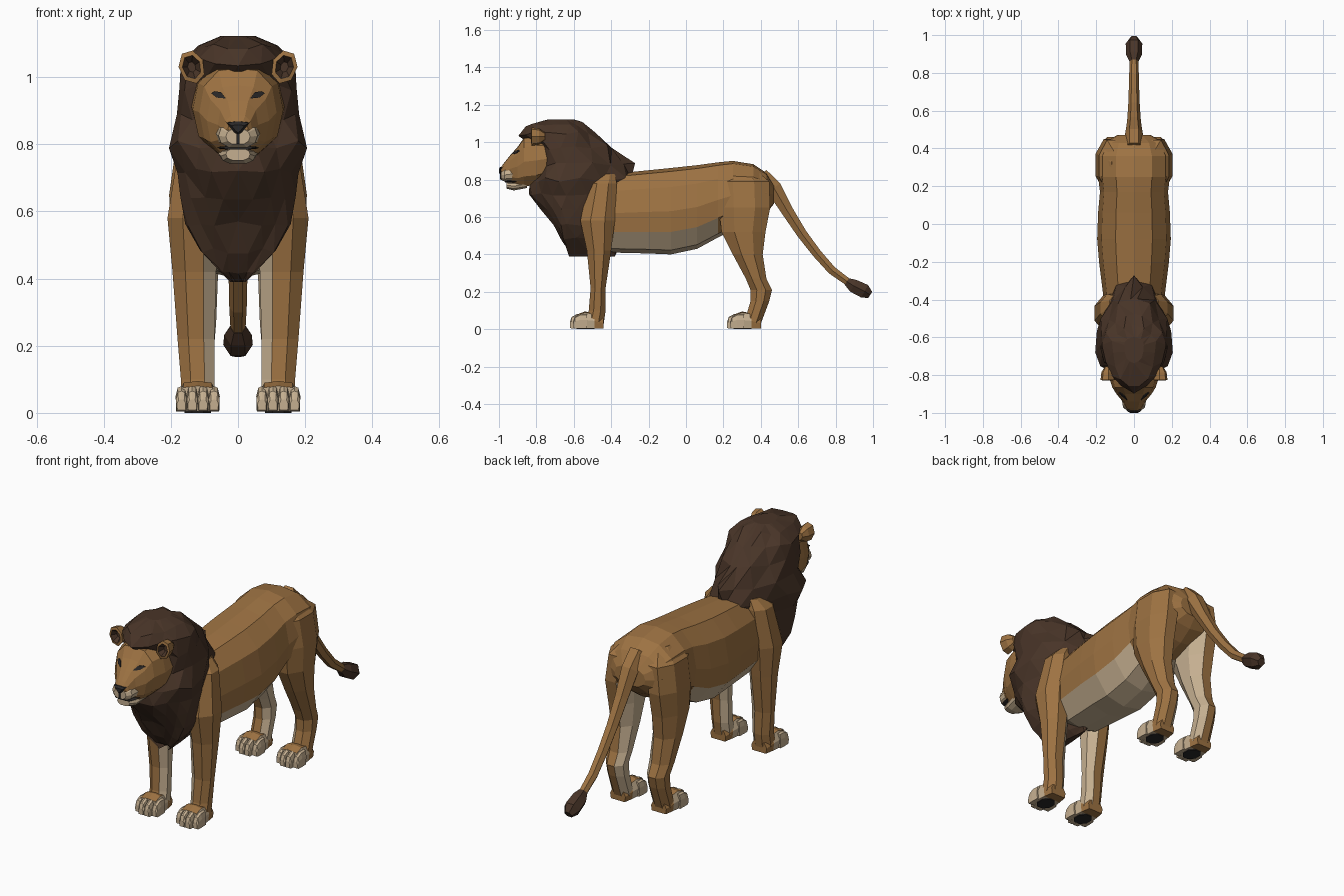
import bpy, bmesh, math, random
from mathutils import Vector
from mathutils.bvhtree import BVHTree

random.seed(4)
cube = bpy.data.objects.get("Cube")
if cube:
    bpy.data.objects.remove(cube, do_unlink=True)


def material(name, r, g, b):
    m = bpy.data.materials.new(name)
    m.use_nodes = True
    m.diffuse_color = (r, g, b, 1)
    node = m.node_tree.nodes["Principled BSDF"]
    node.inputs["Base Color"].default_value = (r, g, b, 1)
    node.inputs["Roughness"].default_value = 0.9
    return m


TAN = material("tan_fur", 0.34, 0.17, 0.055)
BROWN = material("dark_mane", 0.066, 0.035, 0.021)
CREAM = material("cream_fur", 0.56, 0.43, 0.28)
BLACK = material("black_skin", 0.022, 0.02, 0.02)
AMBER = material("amber_iris", 0.3, 0.13, 0.02)


def loft(name, rings, mats, rule=None, triangles=False):
    """Skin equal-length rings; rule(centre, normal) picks a material slot."""
    bm = bmesh.new()
    rows = [[bm.verts.new(p) for p in r] for r in rings]
    n = len(rows[0])
    for a, b in zip(rows, rows[1:]):
        for k in range(n):
            j = (k + 1) % n
            bm.faces.new((a[k], a[j], b[j], b[k]))
    bm.faces.new(rows[0])
    bm.faces.new(rows[-1])
    bmesh.ops.recalc_face_normals(bm, faces=bm.faces)
    if triangles:
        bmesh.ops.triangulate(bm, faces=bm.faces, quad_method='SHORT_EDGE')
    bm.normal_update()
    for f in bm.faces:
        f.material_index = rule(f.calc_center_median(), f.normal) if rule else 0
    mesh = bpy.data.meshes.new(name)
    bm.to_mesh(mesh)
    bm.free()
    for m in mats:
        mesh.materials.append(m)
    obj = bpy.data.objects.new(name, mesh)
    bpy.context.collection.objects.link(obj)
    return obj


def slices(half, table, cx=0):
    """Mirrored half profile placed along y; rows are y, bottom, top, half width."""
    full = half + [(-x, f) for x, f in reversed(half[1:-1])]
    return [[(cx + x * w, y, zb + (zt - zb) * f) for x, f in full]
            for y, zb, zt, w in table]


def octagons(table, s):
    """Horizontal octagons; rows are z, front, back, inner, outer."""
    rings = []
    for z, y0, y1, x0, x1 in table:
        ring = []
        for k in range(8):
            a = math.pi * (k + 0.5) / 4
            r = 0.5 / math.cos(math.pi / 8)
            ring.append((s * ((x0 + x1) / 2 + (x1 - x0) * r * math.cos(a)),
                         (y0 + y1) / 2 + (y1 - y0) * r * math.sin(a), z))
        rings.append(ring)
    return rings


# Torso with a pale belly
TORSO = [(0, 1), (.5, .96), (.88, .78), (1, .5), (.93, .26), (.55, .05), (0, 0)]
loft("torso", slices(TORSO, [
    (-.55, .48, .78, .11), (-.4, .41, .83, .16), (-.2, .405, .85, .185),
    (-.08, .4, .862, .195), (.06, .43, .877, .19), (.17, .49, .892, .18),
    (.25, .53, .9, .19), (.36, .57, .882, .19), (.43, .62, .835, .16),
    (.47, .67, .77, .09)]), [TAN, CREAM],
    lambda c, n: int(c.z < .535 and n.z < -.2 and c.y < .3))

# Mane: staggered rings with mirrored ragged edges
ragged = []
N = 16
for i, (z, y0, y1, w) in enumerate([
        (1.122, -.74, -.6, .055), (1.095, -.85, -.54, .115),
        (1.045, -.885, -.47, .165), (.97, -.8, -.39, .18),
        (.88, -.79, -.29, .188), (.8, -.83, -.27, .198),
        (.72, -.84, -.35, .178), (.64, -.77, -.35, .168),
        (.56, -.71, -.35, .152), (.48, -.665, -.36, .118),
        (.425, -.62, -.37, .065), (.39, -.56, -.39, .025)]):
    off, cy = i % 2, -.64
    jitter = [random.uniform(.94, 1.06) for _ in range(N)]
    lift = [random.uniform(-.012, .012) for _ in range(N)]
    ring = []
    for k in range(N):
        a = 2 * math.pi * (k + off / 2) / N - math.pi / 2
        c, s = math.cos(a), math.sin(a)
        m = min(k, (N - k - off) % N)
        x = w * math.copysign(abs(c) ** (.85 if s < 0 else 1.4), c)
        reach = (cy - y0) if s < 0 else (y1 - cy)
        ring.append((x * jitter[m], cy + reach * s * jitter[m],
                     z + (lift[m] if 0 < i < 11 else 0)))
    ragged.append(ring)
loft("mane", ragged, [BROWN], triangles=True)

# Head, muzzle, jaw and nose
SKULL = [(0, 1), (.5, .98), (.88, .8), (1, .5), (.87, .2), (.45, 0), (0, 0)]
head = loft("head", slices(SKULL, [
    (-.72, .8, 1.03, .14), (-.8, .77, 1.035, .135), (-.865, .765, 1.025, .115),
    (-.9, .765, .975, .093), (-.94, .785, .93, .06), (-.975, .8, .886, .042),
    (-.988, .825, .868, .03)]), [TAN])
muzzle = loft("muzzle", slices(SKULL, [
    (-.88, .79, .868, .072), (-.93, .79, .87, .065), (-.97, .79, .86, .058),
    (-.99, .8, .845, .036)]), [CREAM])
loft("jaw", slices(SKULL, [
    (-.85, .755, .8, .062), (-.92, .742, .788, .052), (-.96, .752, .788, .036)]),
    [CREAM])
loft("mouth", slices(SKULL, [
    (-.88, .784, .795, .064), (-.94, .784, .795, .057), (-.968, .784, .795, .044)]),
    [BLACK])
loft("nose", slices([(0, 1), (1, .9), (.35, .2), (0, 0)], [
    (-.95, .83, .872, .032), (-.992, .828, .868, .034), (-1, .835, .858, .02)]),
    [BLACK])


def decal(name, target, outline, mat):
    """Thin painted patch dropped onto the front of a part."""
    me = target.data
    tree = BVHTree.FromPolygons([v.co for v in me.vertices],
                                [p.vertices[:] for p in me.polygons])
    pts = []
    for x, z in outline:
        hit = tree.ray_cast(Vector((x, -2, z)), Vector((0, 1, 0)))[0]
        pts.append(Vector((x, hit.y if hit else -.9, z)))
    rings = [[p + Vector((0, d, 0)) for p in pts] for d in (-.005, .002)]
    loft(name, rings, [mat])


decal("lip_line", muzzle, [(-.004, .8), (.004, .8), (.004, .833), (-.004, .833)], BLACK)

EYE = [(-.022, -.012), (-.008, .007), (.012, .01), (.022, .004), (.006, -.009)]
PAW = [(0, 1), (.7, .94), (1, .5), (.9, 0), (0, 0)]
TOE = [(0, 1), (.65, .93), (1, .6), (.9, 0), (0, 0)]
LEGS = {
    "front": (-.62, -.44, [
        (.83, -.47, -.38, .06, .13), (.78, -.52, -.37, .05, .178),
        (.58, -.565, -.38, .055, .21), (.42, -.53, -.4, .065, .195),
        (.22, -.51, -.43, .07, .18), (.1, -.52, -.43, .07, .17),
        (.03, -.54, -.44, .07, .17)]),
    "hind": (.22, .4, [
        (.855, .22, .37, .04, .12), (.79, .17, .445, .04, .185),
        (.65, .175, .45, .05, .205), (.52, .19, .425, .055, .2),
        (.4, .25, .41, .06, .19), (.27, .32, .43, .065, .18),
        (.21, .345, .46, .07, .172), (.15, .345, .445, .07, .17),
        (.03, .31, .4, .07, .17)]),
}

for s, side in ((1, "left"), (-1, "right")):
    # Eyes
    decal(side + "_eye", head, [(s * (.058 + x), .948 + z) for x, z in EYE], BLACK)
    decal(side + "_iris", head, [(s * (.06 + x * .4), .948 + z * .6) for x, z in EYE],
          AMBER)

    # Cupped ear, dark inside
    cup = []
    for y, r in ((-.755, .02), (-.785, .042), (-.825, .048), (-.828, .034), (-.8, .015)):
        cup.append([(s * (.138 + r * .82 * math.cos(a) + .12 * r * math.sin(a)), y,
                     1.03 + r * 1.05 * math.sin(a))
                    for a in (2 * math.pi * k / 7 + .9 for k in range(7))])
    loft(side + "_ear", cup, [TAN, BROWN],
         lambda c, n: int(math.hypot(abs(c.x) - .138, c.z - 1.03) < .03 and c.y < -.79))

    # Legs with pale inner sides, paws, toes and pads
    for pair, (tip, heel, table) in LEGS.items():
        name = pair + "_" + side
        loft(name + "_leg", octagons(table, s), [TAN, CREAM],
             lambda c, n: int(n.x * s < -.6 and c.z < .62))
        cx = s * .12
        loft(name + "_paw", slices(PAW, [
            (heel, .004, .06, .045), (heel - .05, .004, .085, .054),
            (tip + .08, .004, .095, .06), (tip + .04, .004, .08, .061)], cx),
            [TAN, CREAM], lambda c, n: int(c.y < heel - .045 and n.z < .8))
        for t in range(4):
            back = .018 if t in (0, 3) else 0
            loft(f"{name}_toe_{t + 1}", slices(TOE, [
                (tip + .09, .004, .08, .015), (tip + .035 + back, .004, .08, .017),
                (tip + .008 + back, .004, .065, .016), (tip + back, .008, .04, .013)],
                cx + (t - 1.5) * .0325), [CREAM])
        pad = [(z, tip + .035, tip + .13, .08, .16) for z in (0, .006)]
        loft(name + "_pad", octagons(pad, s), [BLACK])


def tube(name, path, mat, sides=6):
    """Tapered tube in the middle plane; rows are y, z, radius."""
    rings = []
    for i, (y, z, r) in enumerate(path):
        a, b = path[max(i - 1, 0)], path[min(i + 1, len(path) - 1)]
        d = Vector((0, b[0] - a[0], b[1] - a[1])).normalized()
        up = d.cross(Vector((1, 0, 0)))
        rings.append([Vector((r * math.cos(t), y, z)) + up * r * math.sin(t)
                      for t in (2 * math.pi * k / sides for k in range(sides))])
    loft(name, rings, [mat])


# Tail and its tuft
tube("tail", [(.4, .82, .05), (.47, .755, .048), (.54, .635, .037), (.62, .51, .031),
              (.7, .405, .028), (.78, .315, .026), (.88, .242, .022)], TAN)
tube("tail_tuft", [(.86, .255, .024), (.895, .232, .041), (.955, .203, .044),
                   (.985, .183, .022)], BROWN)
